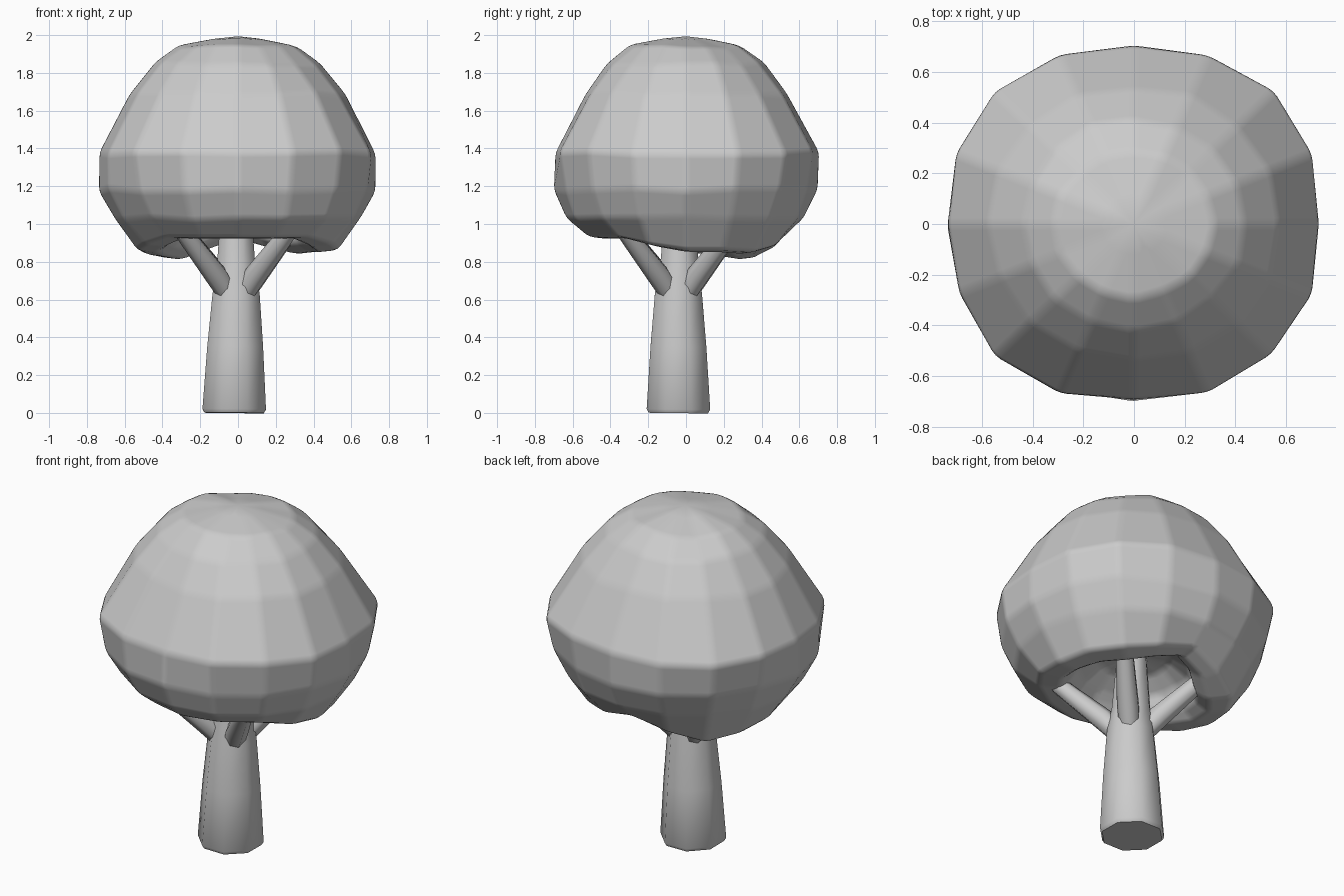
import bpy, bmesh, math, random
from mathutils import Vector

if "Cube" in bpy.data.objects:
    bpy.data.objects.remove(bpy.data.objects["Cube"])

random.seed(4)


def loft(name, rings, angle):
    """Skin a list of equal-length point rings; a one-point ring is a pole."""
    bm = bmesh.new()
    loops = [[bm.verts.new(p) for p in ring] for ring in rings]
    for a, b in zip(loops, loops[1:]):
        n = max(len(a), len(b))
        for i in range(n):
            j = (i + 1) % n
            if len(a) == 1:
                bm.faces.new((a[0], b[j], b[i]))
            elif len(b) == 1:
                bm.faces.new((a[i], a[j], b[0]))
            else:
                bm.faces.new((a[i], a[j], b[j], b[i]))
    for loop in (loops[0], loops[-1]):
        if len(loop) > 2:
            bm.faces.new(loop)
    bmesh.ops.recalc_face_normals(bm, faces=bm.faces)
    mesh = bpy.data.meshes.new(name)
    bm.to_mesh(mesh)
    bm.free()
    ob = bpy.data.objects.new(name, mesh)
    bpy.context.collection.objects.link(ob)
    bpy.ops.object.select_all(action='DESELECT')
    ob.select_set(True)
    bpy.context.view_layer.objects.active = ob
    bpy.ops.object.shade_smooth_by_angle(angle=math.radians(angle))
    return ob


def tube(name, stations, sides):
    """Tapered limb through (point, radius) stations."""
    axis = Vector(stations[-1][0]) - Vector(stations[0][0])
    turn = axis.to_track_quat('Z', 'Y')
    rings = []
    for p, r in stations:
        rings.append([Vector(p) + turn @ Vector((r * math.cos(t), r * math.sin(t), 0))
                      for t in (math.tau * (i + 0.5) / sides for i in range(sides))])
    return loft(name, rings, 60)


# Crown: faceted dome with an uneven lower rim and a hollow underside
SIDES = 16
rim = [.85, .85, .84, .87, .92, .86, .81, .83, .85, .88, .92, .92, .92, .92, .92, .88]


def crown_ring(r, z=None, diag=0.03, lift=0.0, jitter=0.01):
    """diag pushes the four diagonal directions out (or in)."""
    pts = []
    for i in range(SIDES):
        t = math.tau * i / SIDES
        s = r * (1 + diag * math.sin(2 * t) ** 2) + random.uniform(-jitter, jitter)
        height = rim[i] + lift if z is None else z + random.uniform(-jitter, jitter)
        pts.append((s * math.cos(t), 0.95 * s * math.sin(t), height))
    return pts


rings = [[(0, 0, 1.11)], crown_ring(.20, 1.09), crown_ring(.31, 1.02),
         crown_ring(.36, diag=-.04, lift=.05), crown_ring(.43, diag=-.04),
         crown_ring(.54, diag=0, lift=.012),
         crown_ring(.66, 1.03, 0), crown_ring(.73, 1.18, .01), crown_ring(.735, 1.38, .06),
         crown_ring(.57, 1.69, .02), crown_ring(.44, 1.85, 0), crown_ring(.31, 1.94, 0),
         [(0, 0, 2.005)]]
crown = loft("crown", rings, 60)
bevel = crown.modifiers.new("soft_facets", 'BEVEL')
bevel.limit_method = 'NONE'
bevel.width = .03
bevel.segments = 2
bevel.harden_normals = True

# Trunk with a softened foot, continuing up into the crown
tube("trunk", [((-.02, -.04, 0), .17), ((-.02, -.04, .02), .182), ((-.015, -.04, .35), .16),
               ((-.01, -.04, .63), .135), ((-.01, -.035, .78), .11),
               ((-.01, -.03, 1.10), .085)], 8)

# Four branches spreading diagonally into the crown
for sx, side in ((-1, "left"), (1, "right")):
    for sy, end in ((-1, "front"), (1, "back")):
        path = [((-.01 + sx * d, -.04 + sy * d, z), r)
                for d, z, r in ((.0, .56, .05), (.105, .73, .062), (.25, .92, .05), (.33, 1.03, .045))]
        tube(f"{end}_{side}_branch", path, 7)
